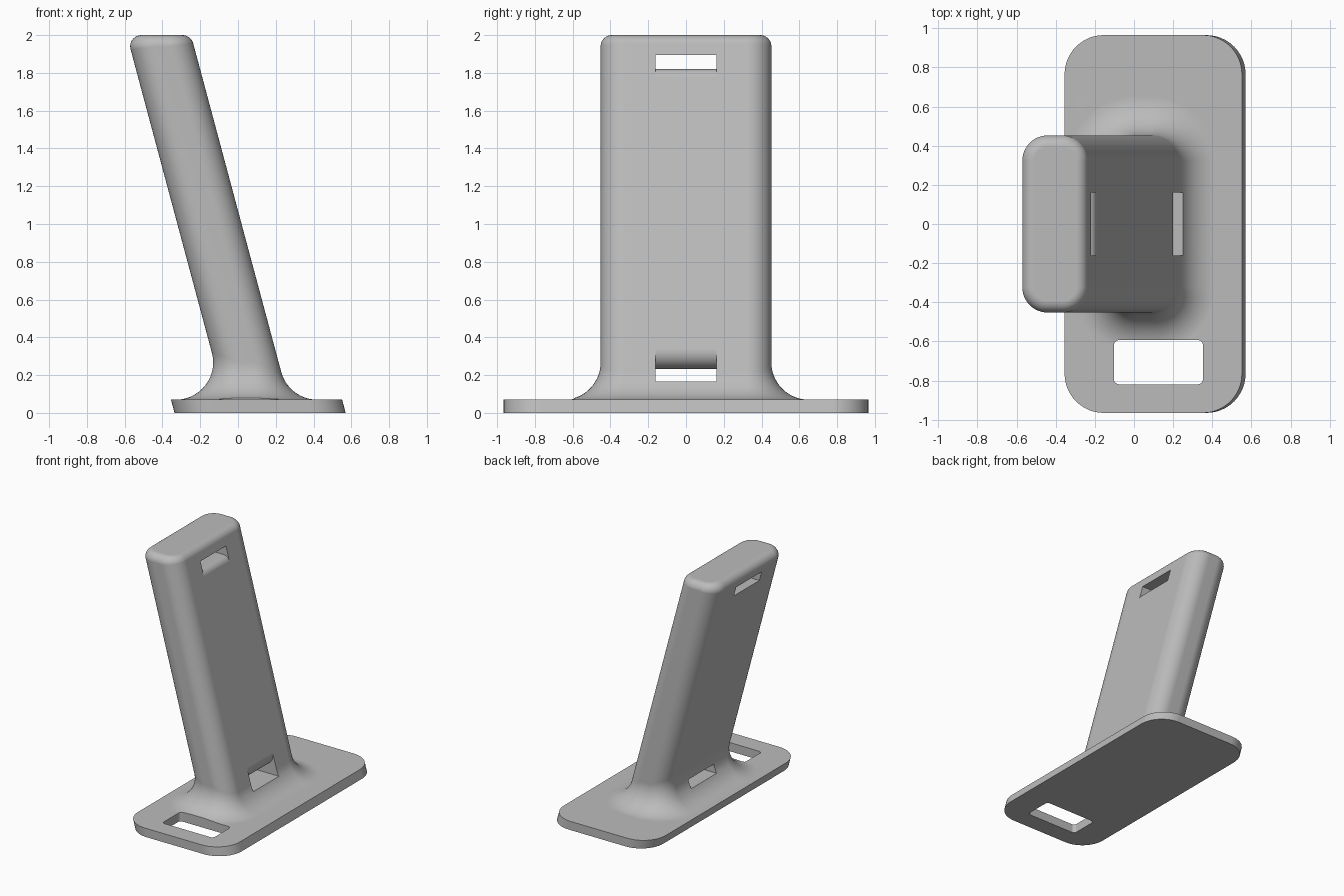
import bpy
import bmesh
from math import sin, cos, tan, pi, radians
from mathutils import Vector

LEAN = tan(radians(15))      # sideways lean per unit of height
CENTRE = 0.117               # middle of the footprint at ground level
PLATE = 0.07                 # plate thickness
TOP = 2.0
HALF_W, HALF_D = 0.17, 0.452 # half size of the post section

cube = bpy.data.objects.get("Cube")
if cube:
    bpy.data.objects.remove(cube, do_unlink=True)

grey = bpy.data.materials.new("plain grey")
grey.use_nodes = True
grey.diffuse_color = (0.5, 0.5, 0.5, 1)
grey.node_tree.nodes["Principled BSDF"].inputs["Base Color"].default_value = (0.5, 0.5, 0.5, 1)


def rounded_rect(hx, hy, r, steps=12):
    """Outline points with their outward normals."""
    out = []
    for k, (sx, sy) in enumerate([(1, 1), (-1, 1), (-1, -1), (1, -1)]):
        for i in range(steps + 1):
            a = (k + i / steps) * pi / 2
            n = Vector((cos(a), sin(a), 0))
            out.append((Vector((sx * (hx - r), sy * (hy - r), 0)) + n * r, n))
    return out


def loft(name, rings):
    """Skin closed rings and cap both ends."""
    bm = bmesh.new()
    loops = [[bm.verts.new(p) for p in ring] for ring in rings]
    count = len(loops[0])
    for a, b in zip(loops, loops[1:]):
        for i in range(count):
            j = (i + 1) % count
            bm.faces.new((a[i], a[j], b[j], b[i]))
    bm.faces.new(loops[0][::-1])
    bm.faces.new(loops[-1])
    bmesh.ops.recalc_face_normals(bm, faces=bm.faces)
    mesh = bpy.data.meshes.new(name)
    bm.to_mesh(mesh)
    bm.free()
    mesh.materials.append(grey)
    obj = bpy.data.objects.new(name, mesh)
    bpy.context.collection.objects.link(obj)
    return obj


def combine(target, other, operation):
    bpy.context.view_layer.objects.active = target
    mod = target.modifiers.new(operation.lower(), 'BOOLEAN')
    mod.object, mod.operation, mod.solver = other, operation, 'EXACT'
    bpy.ops.object.modifier_apply(modifier=mod.name)
    bpy.data.objects.remove(other, do_unlink=True)


def leaning(p, z):
    return Vector((CENTRE + p.x - LEAN * z, p.y, z))


# Base plate with leaning edge
outline = rounded_rect(0.453, 0.965, 0.2)
stand = loft("leaning_stand", [[leaning(p, z) for p, n in outline] for z in (0, PLATE)])

# Leaning post: flared foot fillet below, rounded rim on top
FOOT_R, RIM_R, STEPS = 0.197, 0.06, 14
columns = []
for p, n in rounded_rect(HALF_W, HALF_D, 0.13):
    normal = Vector((n.x, n.y, n.x * LEAN)).normalized()
    up = Vector((0, 0, 1))
    low = leaning(p, PLATE + FOOT_R * (1 - normal.z))
    low_mid = low + normal * FOOT_R
    high = leaning(p, TOP - RIM_R * (1 - normal.z))
    high_mid = high - normal * RIM_R
    foot = low_mid - up * FOOT_R
    column = [foot - up * PLATE / 2]
    column += [low_mid - up.slerp(normal, i / STEPS) * FOOT_R for i in range(STEPS + 1)]
    column += [high_mid + normal.slerp(up, i / STEPS) * RIM_R for i in range(STEPS + 1)]
    columns.append(column)
post = loft("post", list(zip(*columns)))
combine(stand, post, 'UNION')


# Strap slots through the post, with one rounded lip on the right face
def strap_slot(flat_z, lip_z, r, side):
    z = lip_z - side * r + r * sin(radians(15))
    face = Vector((CENTRE + HALF_W - LEAN * z, 0, z))
    mid = face - Vector((cos(radians(15)), 0, sin(radians(15)))) * r
    end = side * 90
    profile = [Vector((0.8, 0, flat_z)), Vector((0.8, 0, z))]
    for i in range(13):
        a = radians(15 + (end - 15) * i / 12)
        profile.append(mid + Vector((cos(a), 0, sin(a))) * r)
    profile += [Vector((-0.9, 0, lip_z)), Vector((-0.9, 0, flat_z))]
    half = Vector((0, 0.162, 0))
    return loft("slot_cutter", [[p - half for p in profile], [p + half for p in profile]])


combine(stand, strap_slot(1.895, 1.82, 0.056, 1), 'DIFFERENCE')
combine(stand, strap_slot(0.165, 0.232, 0.087, -1), 'DIFFERENCE')

# Rectangular slot in the front of the plate
hole = rounded_rect(0.227, 0.113, 0.025, 5)
offset = Vector((0.125, -0.706, 0))
combine(stand, loft("plate_cutter", [[p + offset + Vector((0, 0, z)) for p, n in hole]
                                     for z in (-0.1, 0.3)]), 'DIFFERENCE')

# Smooth shading with crisp edges
bpy.ops.object.select_all(action='DESELECT')
stand.select_set(True)
bpy.context.view_layer.objects.active = stand
bpy.ops.object.shade_smooth_by_angle(angle=radians(30))
weighted = stand.modifiers.new("weighted_normals", 'WEIGHTED_NORMAL')
weighted.keep_sharp = True
